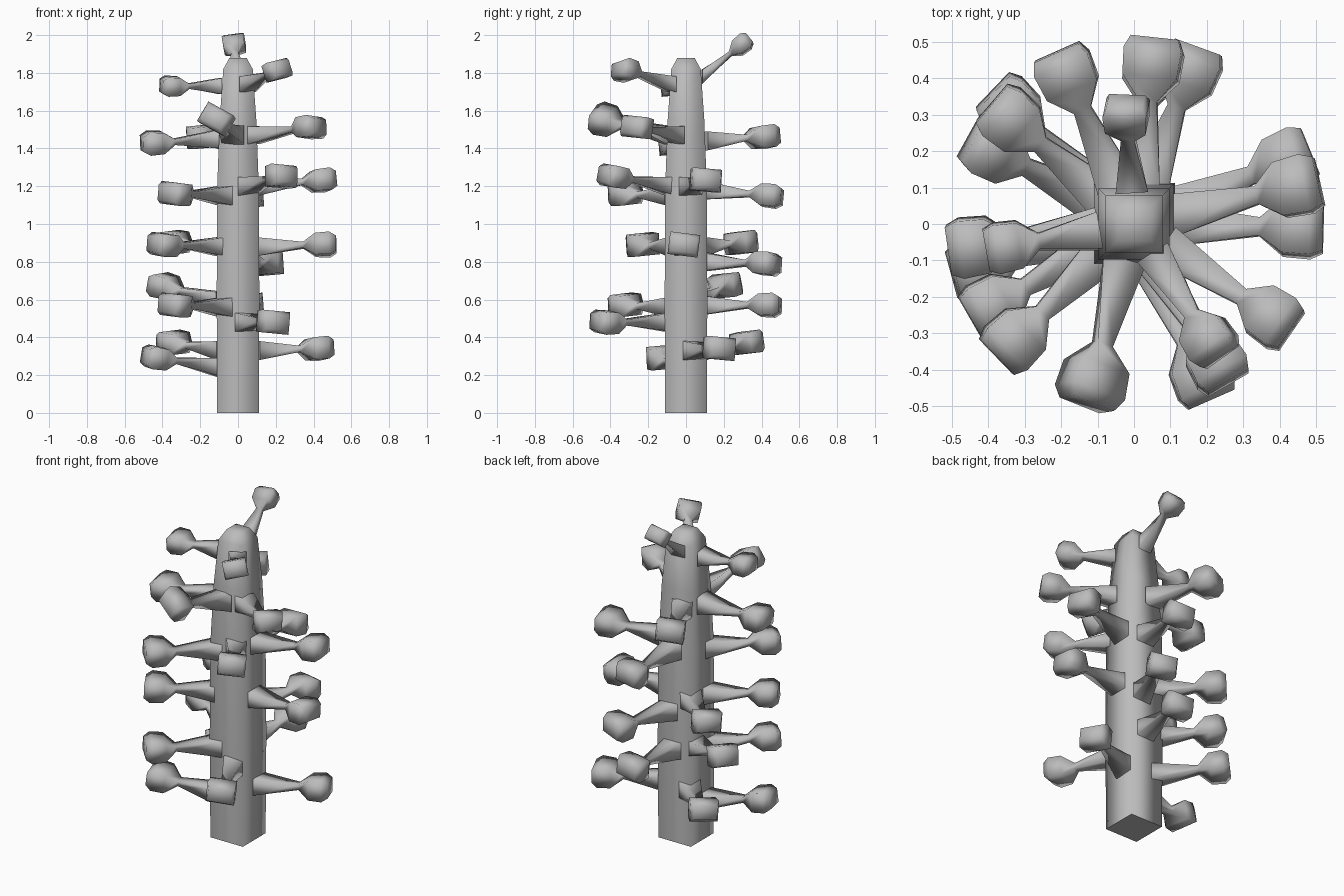
import bpy
import bmesh
from math import cos, sin, radians
from mathutils import Vector

cube = bpy.data.objects.get("Cube")
if cube:
    bpy.data.objects.remove(cube, do_unlink=True)

# Single plain grey
grey = bpy.data.materials.new("grey")
grey.use_nodes = True
colour = (0.5, 0.5, 0.5, 1)
grey.diffuse_color = colour
grey.node_tree.nodes["Principled BSDF"].inputs["Base Color"].default_value = colour


def loft(name, rings):
    """Skin a chain of four-cornered rings given as (centre, half side, half up)."""
    bm = bmesh.new()
    loops = [[bm.verts.new(c + a * u + b * v)
              for a, b in ((-1, -1), (1, -1), (1, 1), (-1, 1))]
             for c, u, v in rings]
    for low, high in zip(loops, loops[1:]):
        for i in range(4):
            j = (i + 1) % 4
            bm.faces.new((low[i], low[j], high[j], high[i]))
    base = bm.faces.new(loops[0][::-1])
    bm.faces.new(loops[-1])
    bmesh.ops.recalc_face_normals(bm, faces=bm.faces)
    for face in bm.faces:
        face.smooth = face != base
    mesh = bpy.data.meshes.new(name)
    bm.to_mesh(mesh)
    bm.free()
    mesh.materials.append(grey)
    obj = bpy.data.objects.new(name, mesh)
    bpy.context.collection.objects.link(obj)
    return obj


X, Y, Z = Vector((1, 0, 0)), Vector((0, 1, 0)), Vector((0, 0, 1))

# Square trunk, tapering towards a blunt top
trunk_profile = [(0, 0.11), (0.6, 0.113), (1.2, 0.11), (1.55, 0.097),
                 (1.82, 0.078), (1.88, 0.045)]
loft("trunk", [(Z * z, X * h, Y * h) for z, h in trunk_profile])


def branch(name, tip, base_z, size=1.0, roll=5):
    """Tapered stalk ending in a blocky bud centred on tip."""
    tip = Vector(tip)
    out = Vector((tip.x, tip.y, 0)).normalized()
    start = out * min(0.1, 0.1 * size + 0.01) + Z * base_z
    axis = (tip - start).normalized()
    side = axis.cross(Z).normalized()
    up = side.cross(axis)
    r = radians(roll)
    u, v = side * cos(r) + up * sin(r), up * cos(r) - side * sin(r)
    flat_side = out.cross(Z)
    rings = [(start, flat_side * 0.06 * size, Z * 0.05 * size)]
    # Distance along the axis from the bud centre, half width, half height
    for d, w, h in ((-0.095, 0.025, 0.016), (-0.03, 0.075, 0.056),
                    (0.045, 0.08, 0.06), (0.08, 0.066, 0.04)):
        rings.append((tip + axis * d * size, u * w * size, v * h * size))
    loft(name, rings)


# Branches from top to bottom: tip, base height, size, roll
branches = [
    ((-0.02, 0.29, 1.945), 1.78, 0.75, 10),
    ((0.2, -0.31, 1.81), 1.74, 0.83, -12),
    ((-0.34, -0.06, 1.73), 1.73, 0.85),
    ((-0.11, -0.42, 1.55), 1.47, 1, 28),
    ((0.37, -0.25, 1.51), 1.47, 0.95),
    ((-0.18, 0.4, 1.46), 1.44),
    ((-0.43, -0.06, 1.43), 1.45),
    ((0.22, -0.37, 1.25), 1.2, 0.97),
    ((0.43, 0.1, 1.23), 1.2),
    ((-0.32, -0.31, 1.16), 1.15),
    ((0.05, 0.43, 1.15), 1.18),
    ((-0.33, 0.28, 0.9), 0.88),
    ((0.44, -0.01, 0.89), 0.88, 1, 7),
    ((-0.38, -0.22, 0.89), 0.88),
    ((0.15, 0.41, 0.79), 0.8),
    ((-0.38, 0.2, 0.67), 0.59),
    ((-0.32, -0.31, 0.57), 0.56),
    ((0.05, 0.42, 0.57), 0.57),
    ((0.18, -0.41, 0.48), 0.48),
    ((-0.33, 0.31, 0.37), 0.33),
    ((0.41, 0.17, 0.34), 0.33),
    ((-0.42, -0.12, 0.29), 0.24),
]
for number, spec in enumerate(branches, 1):
    branch(f"branch_{number}", *spec)
